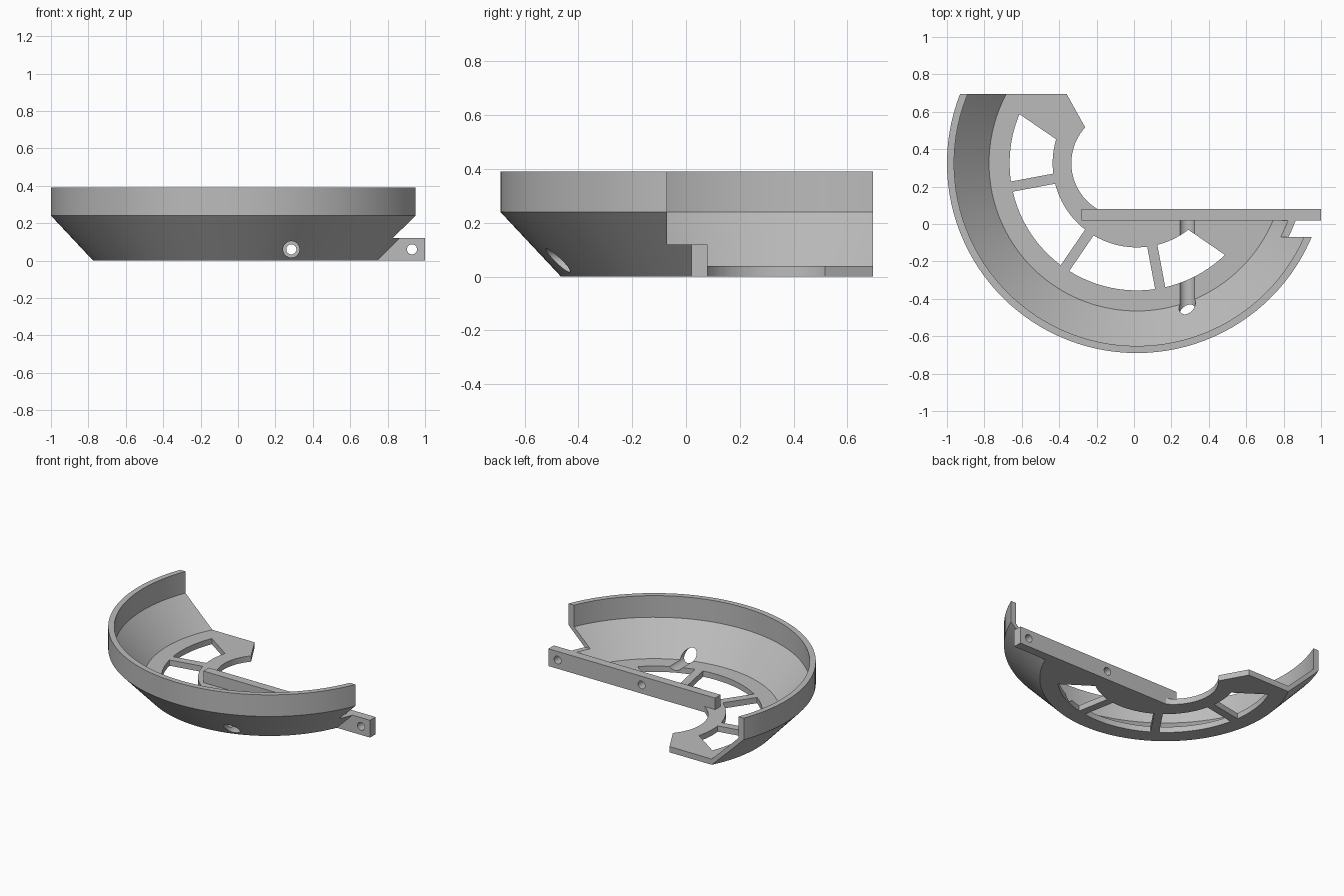
import bpy, bmesh, math
from mathutils import Matrix, Vector

if "Cube" in bpy.data.objects:
    bpy.data.objects.remove(bpy.data.objects["Cube"])

CX, CY = 0.015, 0.325          # axis of the bowl
grey = bpy.data.materials.new("plain grey")
grey.diffuse_color = (0.5, 0.5, 0.5, 1)
grey.use_nodes = True
grey.node_tree.nodes["Principled BSDF"].inputs["Base Color"].default_value = grey.diffuse_color


def finish(bm, name):
    bmesh.ops.recalc_face_normals(bm, faces=bm.faces)
    me = bpy.data.meshes.new(name)
    bm.to_mesh(me)
    bm.free()
    ob = bpy.data.objects.new(name, me)
    bpy.context.collection.objects.link(ob)
    me.materials.append(grey)
    return ob


def prism(name, pts, z0, z1):
    bm = bmesh.new()
    f = bm.faces.new([bm.verts.new((x, y, z0)) for x, y in pts])
    r = bmesh.ops.extrude_face_region(bm, geom=[f])
    vs = [v for v in r["geom"] if isinstance(v, bmesh.types.BMVert)]
    bmesh.ops.translate(bm, verts=vs, vec=(0, 0, z1 - z0))
    return finish(bm, name)


def box(name, x0, x1, y0, y1, z0, z1):
    return prism(name, [(x0, y0), (x1, y0), (x1, y1), (x0, y1)], z0, z1)


def cylinder_y(name, x, z, r, y0, y1):
    bm = bmesh.new()
    m = Matrix.Translation((x, (y0 + y1) / 2, z)) @ Matrix.Rotation(math.pi / 2, 4, 'X')
    bmesh.ops.create_cone(bm, cap_ends=True, segments=32, radius1=r, radius2=r,
                          depth=y1 - y0, matrix=m)
    return finish(bm, name)


def boolean(ob, other, op='DIFFERENCE'):
    mod = ob.modifiers.new("bool", 'BOOLEAN')
    mod.operation, mod.solver, mod.object = op, 'EXACT', other
    bpy.context.view_layer.objects.active = ob
    bpy.ops.object.modifier_apply(modifier=mod.name)
    bpy.data.objects.remove(other)


# Bowl: revolved wall and floor
profile = [(0, 0), (0.79, 0), (1.015, 0.24), (1.015, 0.39),
           (0.977, 0.39), (0.977, 0.24), (0.79, 0.04), (0, 0.04)]
bm = bmesh.new()
vs = [bm.verts.new((CX + r, CY, z)) for r, z in profile]
es = [bm.edges.new(p) for p in zip(vs, vs[1:])]
bmesh.ops.spin(bm, geom=vs + es, cent=(CX, CY, 0), axis=(0, 0, 1),
               angle=math.tau, steps=120, use_duplicate=False)
bmesh.ops.remove_doubles(bm, verts=bm.verts, dist=1e-5)
bowl = finish(bm, "bowl")

# Open quarter, clipped back end, and stepped rim end
boolean(bowl, prism("open_quarter_cutter", [(2, 0.06), (-0.05, 0.06), (-0.05, 0.325),
        (-0.26, 0.515), (-0.36, 0.695), (-0.36, 2), (2, 2)], -0.5, 1))
boolean(bowl, box("back_cutter", -2, 2, 0.695, 2, -0.5, 1))
boolean(bowl, box("rim_cutter", 0.3, 2, -0.07, 1, 0.12, 1))

# Centre hole
boolean(bowl, prism("hole_cutter", [(-0.05 + 0.285 * math.cos(i * math.tau / 64),
        0.325 + 0.285 * math.sin(i * math.tau / 64)) for i in range(64)], -0.5, 0.5))

# Four floor windows between straight spokes (angle, half width)
spokes = [(145.6, 0.138), (190.6, 0.0275), (235.6, 0.0275), (280.6, 0.0275), (325.6, 0.138)]
for (a0, h0), (a1, h1) in zip(spokes, spokes[1:]):
    pts = []
    for r, flip in ((0.45, False), (0.68, True)):
        s = math.radians(a0) + math.asin(h0 / r)
        e = math.radians(a1) - math.asin(h1 / r)
        arc = [s + (e - s) * i / 12 for i in range(13)]
        pts += [(CX + r * math.cos(a), CY + r * math.sin(a))
                for a in (reversed(arc) if flip else arc)]
    boolean(bowl, prism("window_cutter", pts, -0.2, 0.2))

# Screw access channel through the wall and floor
boolean(bowl, cylinder_y("channel_cutter", 0.285, 0.06, 0.044, -0.9, 0.021))

# Mounting bar with two screw holes
boolean(bowl, box("mounting_bar", -0.28, 1.0, 0.02, 0.08, 0, 0.12), 'UNION')
for x in (0.285, 0.93):
    boolean(bowl, cylinder_y("screw_cutter", x, 0.06, 0.027, -0.02, 0.2))

bowl.name = "bowl_with_mounting_bar"
bpy.ops.object.select_all(action='DESELECT')
bowl.select_set(True)
bpy.context.view_layer.objects.active = bowl
bpy.ops.object.shade_smooth_by_angle(angle=math.radians(25))
